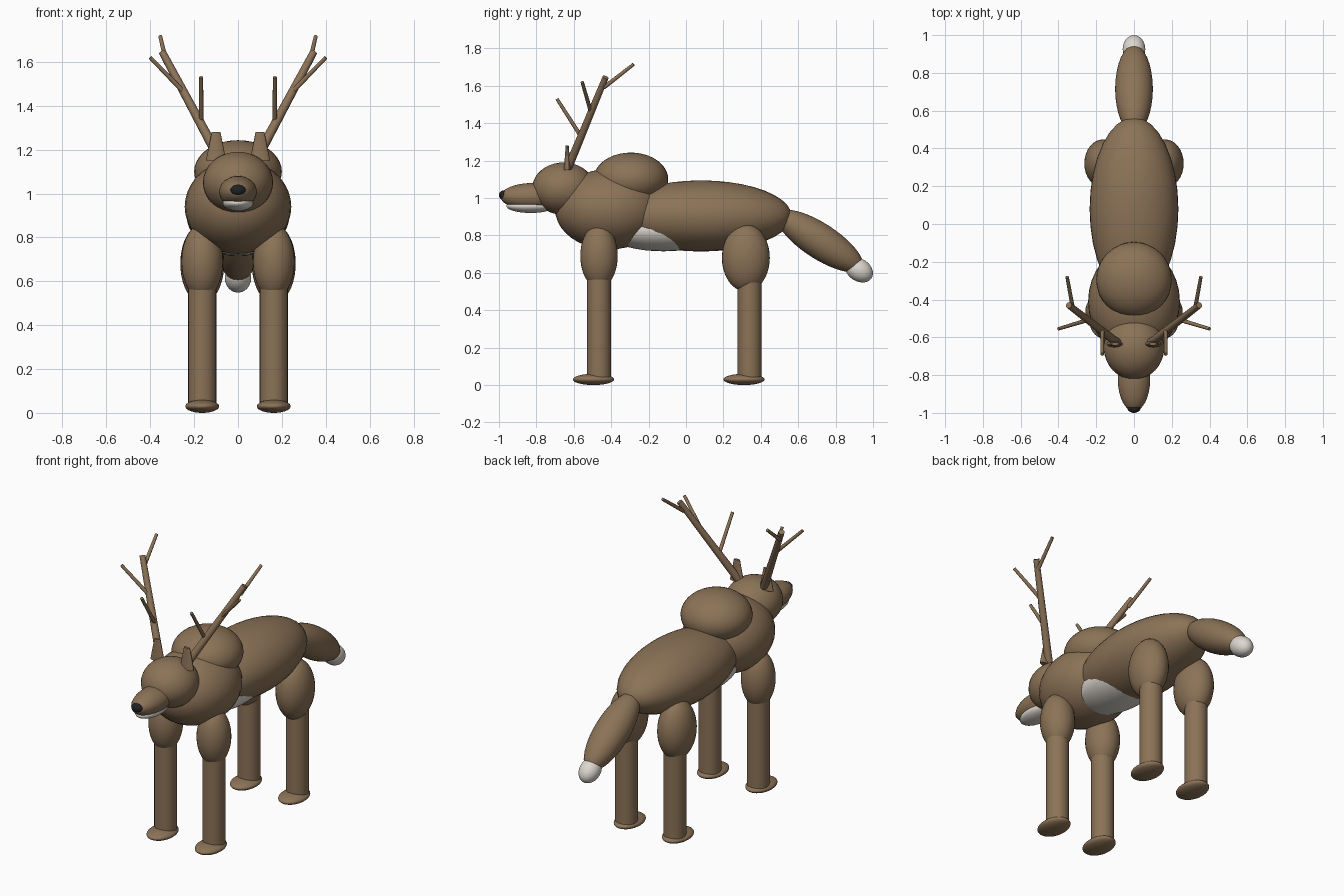
import bpy
import math
from mathutils import Vector

if "Cube" in bpy.data.objects:
    bpy.data.objects.remove(bpy.data.objects["Cube"], do_unlink=True)


def material(name, rgb):
    mat = bpy.data.materials.new(name)
    mat.use_nodes = True
    color = (*rgb, 1)
    mat.diffuse_color = color
    mat.node_tree.nodes["Principled BSDF"].inputs["Base Color"].default_value = color
    return mat


FUR = material("brown fur", (0.26, 0.17, 0.095))
PALE = material("pale fur", (0.72, 0.68, 0.62))
DARK = material("dark nose", (0.015, 0.015, 0.017))


def finish(name, mat):
    obj = bpy.context.object
    obj.name = name
    obj.data.materials.append(mat)
    bpy.ops.object.shade_smooth_by_angle(angle=math.radians(40))
    return obj


def ellipsoid(name, center, radii, mat=FUR, tilt=0):
    bpy.ops.mesh.primitive_uv_sphere_add(
        segments=32, ring_count=20, location=center, rotation=(math.radians(tilt), 0, 0))
    bpy.context.object.scale = radii
    return finish(name, mat)


def rod(name, start, end, r1, r2, mat=FUR, sides=12):
    a, b = Vector(start), Vector(end)
    bpy.ops.mesh.primitive_cone_add(
        vertices=sides, radius1=r1, radius2=r2, depth=(b - a).length,
        location=(a + b) / 2, rotation=(b - a).to_track_quat("Z", "Y").to_euler())
    return finish(name, mat)


# Torso
ellipsoid("body", (0, 0.08, 0.904), (0.235, 0.485, 0.19))
ellipsoid("chest", (0, -0.41, 0.94), (0.243, 0.29, 0.215))
ellipsoid("shoulder_hump", (0, -0.295, 1.1), (0.2, 0.2, 0.143))
ellipsoid("belly_patch", (0, -0.12, 0.83), (0.178, 0.32, 0.115), PALE)

# Head
ellipsoid("head", (0, -0.655, 1.05), (0.16, 0.168, 0.14))
ellipsoid("muzzle", (0, -0.82, 1.008), (0.086, 0.172, 0.072))
ellipsoid("jaw", (0, -0.83, 0.957), (0.07, 0.13, 0.037), PALE)
ellipsoid("nose", (0, -0.972, 1.015), (0.036, 0.028, 0.026), DARK)

# Tail
ellipsoid("tail", (0, 0.715, 0.77), (0.1, 0.27, 0.095), tilt=-33)
ellipsoid("tail_tip", (0, 0.925, 0.615), (0.06, 0.08, 0.06), PALE, tilt=-33)

# Antler branches as start, end, start radius, end radius
BRANCHES = {
    "antler_beam": ((0.08, -0.635, 1.15), (0.345, -0.43, 1.645), 0.023, 0.017),
    "antler_front_tine": ((0.168, -0.565, 1.335), (0.168, -0.69, 1.53), 0.011, 0.009),
    "antler_side_tine": ((0.25, -0.51, 1.465), (0.4, -0.555, 1.62), 0.011, 0.009),
    "antler_rear_tine": ((0.325, -0.44, 1.59), (0.354, -0.28, 1.715), 0.011, 0.009),
}

for side, s in (("left", 1), ("right", -1)):
    # Ears
    ear = rod(f"{side}_ear", (s * 0.1, -0.635, 1.15), (s * 0.1, -0.635, 1.28), 0.046, 0.02, sides=16)
    ear.scale.y = 0.4

    # Legs, with the thigh size differing front to back
    for pair, y, thigh_y, thigh_z, radii in (
            ("front", -0.465, -0.465, 0.69, (0.095, 0.1, 0.17)),
            ("hind", 0.34, 0.32, 0.68, (0.1, 0.128, 0.18))):
        x = s * 0.163
        ellipsoid(f"{side}_{pair}_upper_leg", (x, thigh_y, thigh_z), radii)
        rod(f"{side}_{pair}_lower_leg", (x, y, 0.03), (x, y, 0.62), 0.064, 0.064, sides=24)
        ellipsoid(f"{side}_{pair}_foot", (x, y - 0.03, 0.03), (0.077, 0.11, 0.03))

    # Antlers
    for name, (a, b, r1, r2) in BRANCHES.items():
        rod(f"{side}_{name}", (s * a[0], *a[1:]), (s * b[0], *b[1:]), r1, r2)
